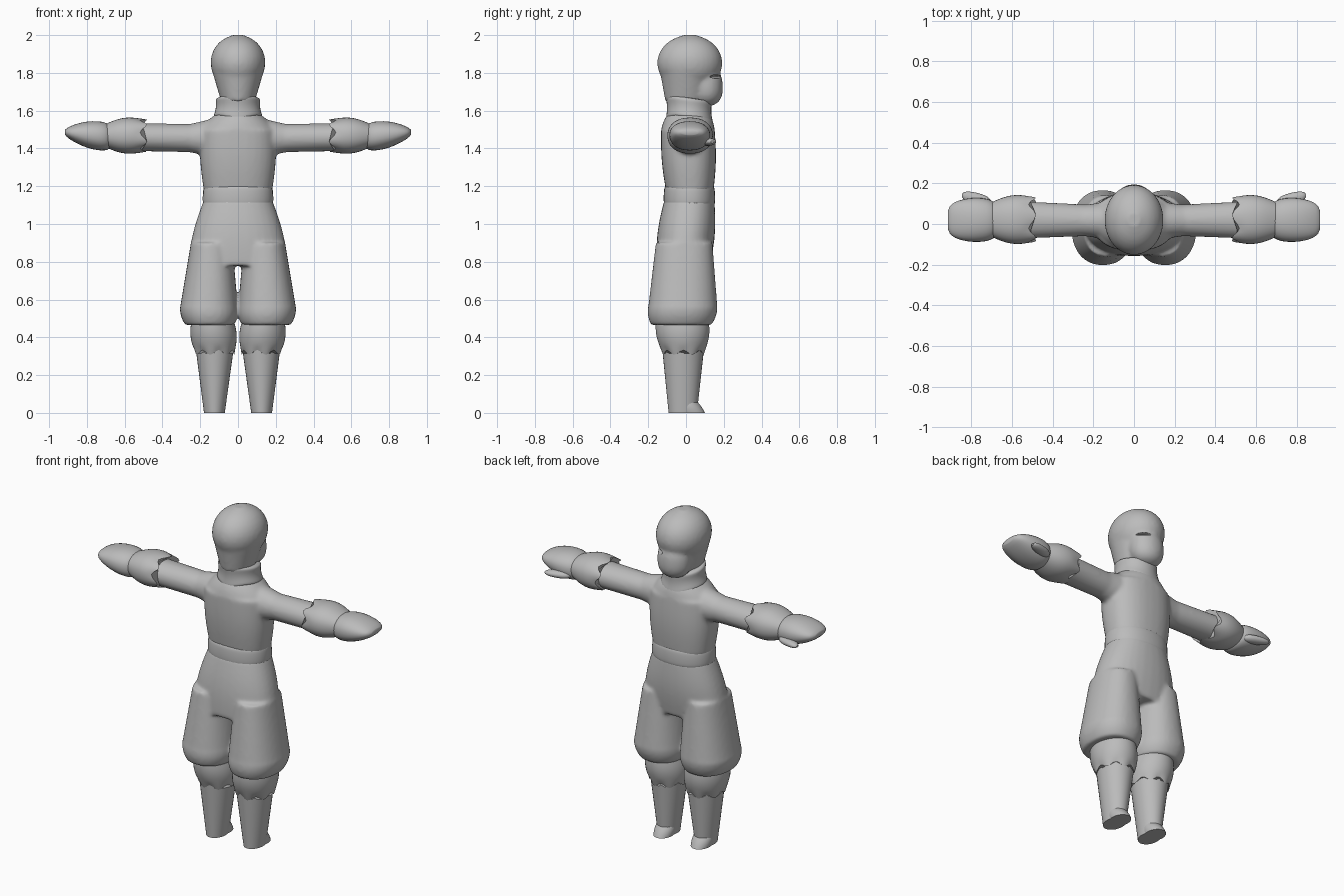
import bpy, bmesh, math
from mathutils import Vector

cube = bpy.data.objects.get("Cube")
if cube:
    bpy.data.objects.remove(cube)

grey = bpy.data.materials.new("plain grey")
grey.use_nodes = True
COLOUR = (.5, .5, .5, 1)
grey.diffuse_color = COLOUR
grey.node_tree.nodes["Principled BSDF"].inputs["Base Color"].default_value = COLOUR


def signed_power(value, exponent):
    return math.copysign(abs(value) ** exponent, value)


def tube(bm, start, end, first, last, bulge=0, cap=0, square=1, edge=None, sides=32, steps=16):
    """Tapering tube from start to end; bulge swells the middle, cap rounds the ends.
    It runs along x or z, whichever is longer; edge shifts points along that axis."""
    start, end, first, last = map(Vector, (start, end, first, last))
    along_x = abs(end.x - start.x) > abs(end.z - start.z)
    loops = []
    for step in range(steps + 1):
        t = (1 - math.cos(math.pi * step / steps)) / 2
        centre = start.lerp(end, t)
        swell = bulge * math.sin(math.pi * t)
        rounding = max(.05, 1 - abs(2 * t - 1) ** cap) ** (1 / cap) if cap else 1
        wide, deep = [(r + swell) * rounding for r in first.lerp(last, t)]
        loop = []
        for side in range(sides):
            angle = math.tau * side / sides
            u = wide * signed_power(math.cos(angle), square)
            v = deep * signed_power(math.sin(angle), square)
            shift = edge(t, angle) if edge else 0
            offset = Vector((shift, u, v)) if along_x else Vector((u, v, shift))
            loop.append(bm.verts.new(centre + offset))
        loops.append(loop)
    for lower, upper in zip(loops, loops[1:]):
        for i in range(sides):
            j = (i + 1) % sides
            bm.faces.new((lower[i], lower[j], upper[j], upper[i]))
    bm.faces.new(loops[0][::-1])
    bm.faces.new(loops[-1])


def add_mirror(bm):
    """Copy everything to the other side of the body."""
    copy = bmesh.ops.duplicate(bm, geom=bm.verts[:] + bm.edges[:] + bm.faces[:])["geom"]
    for item in copy:
        if isinstance(item, bmesh.types.BMVert):
            item.co.x = -item.co.x


def part(name, middle=(), sides=(), blend=False, sharp=50):
    """Join tubes into one object; those in sides are built on both sides."""
    bm = bmesh.new()
    for shape in sides:
        tube(bm, **shape)
    if sides:
        add_mirror(bm)
    for shape in middle:
        tube(bm, **shape)
    bmesh.ops.recalc_face_normals(bm, faces=bm.faces[:])
    mesh = bpy.data.meshes.new(name)
    bm.to_mesh(mesh)
    bm.free()
    mesh.materials.append(grey)
    obj = bpy.data.objects.new(name, mesh)
    bpy.context.collection.objects.link(obj)
    if blend:
        remesh = obj.modifiers.new("blend", "REMESH")
        remesh.mode = "VOXEL"
        remesh.voxel_size = .01
        remesh.use_smooth_shade = True
        soften = obj.modifiers.new("soften", "SMOOTH")
        soften.factor = .5
        soften.iterations = 9
    bpy.ops.object.select_all(action="DESELECT")
    obj.select_set(True)
    bpy.context.view_layer.objects.active = obj
    bpy.ops.object.shade_smooth_by_angle(angle=math.radians(sharp))
    return obj


# Head: round skull, jaw and nape blended, with the face towards +y
skull = dict(start=(0, .02, 1.7), end=(0, .02, 2), first=(.14, .17), last=(.15, .175), cap=2)
jaw = dict(start=(0, .11, 1.625), end=(0, .1, 1.84), first=(.1, .09), last=(.1, .09), cap=2.5)
nape = dict(start=(0, 0, 1.65), end=(0, .01, 1.82), first=(.09, .11), last=(.14, .15))
head = part("head", middle=[skull, jaw, nape], blend=True)

# Eye slits cut into the face
slit = dict(start=(.03, .17, 1.78), end=(.1, .16, 1.78), first=(.05, .01), last=(.05, .01), cap=2)
cutter = part("eye_cutter", sides=[slit])
cutter.hide_render = True
cutter.hide_viewport = True
cut = head.modifiers.new("eye slits", "BOOLEAN")
cut.operation = "DIFFERENCE"
cut.solver = "EXACT"
cut.object = cutter


# Collar, tilted forwards, its lower edge dipping to a point front and back
def collar_edge(t, angle):
    front = math.sin(angle)
    return -.015 * front - (1 - t) * .03 * front ** 6


part("collar", sharp=70, middle=[dict(
    start=(0, .02, 1.56), end=(0, .014, 1.67), first=(.135, .13), last=(.12, .125),
    bulge=-.01, cap=8, edge=collar_edge)])

# Shirt: torso, shoulders and sleeves blended
torso = dict(start=(0, .02, 1.17), end=(0, .01, 1.5), first=(.18, .125), last=(.2, .142),
             bulge=.01, square=.85)
shoulders = dict(start=(0, .01, 1.5), end=(0, .015, 1.61), first=(.2, .142), last=(.08, .09),
                 bulge=.01)
upper_sleeve = dict(start=(0, .015, 1.46), end=(.26, .018, 1.454), first=(.11, .13), last=(.075, .074))
sleeve = dict(start=(.2, .018, 1.454), end=(.55, .02, 1.46), first=(.076, .075), last=(.092, .074))
part("shirt", middle=[torso, shoulders], sides=[upper_sleeve, sleeve], blend=True)

# Waistband
part("waistband", sharp=70, middle=[dict(
    start=(0, .018, 1.09), end=(0, .018, 1.21), first=(.185, .134), last=(.18, .13),
    bulge=.004, cap=8, square=.9)])

# Baggy trousers: hips and two legs, gathered below the knee
hips = dict(start=(0, .018, 1.13), end=(0, -.015, .78), first=(.18, .132), last=(.265, .142),
            bulge=.015, square=.9)
thigh = dict(start=(.14, -.01, .9), end=(.154, -.017, .55), first=(.11, .15), last=(.154, .184), square=.9)
gather = dict(start=(.154, -.017, .56), end=(.15, -.025, .465), first=(.154, .184), last=(.13, .16),
              bulge=.008, square=.9)
part("trousers", middle=[hips], sides=[thigh, gather], blend=True)


# Boot tops with a scalloped lower edge
def boot_scallop(t, angle):
    return .012 * math.cos(7 * angle) * max(0, 1 - 4 * t)


part("boot_tops", sides=[dict(
    start=(.124, -.014, .32), end=(.134, -.02, .49), first=(.104, .11), last=(.112, .14),
    bulge=.014, edge=boot_scallop, sides=42)])

# Lower legs with short toes
shin = dict(start=(.125, -.017, 0), end=(.123, -.015, .38), first=(.055, .075), last=(.106, .115))
toe = dict(start=(.125, .03, 0), end=(.125, 0, .07), first=(.054, .07), last=(.05, .05), bulge=.005)
part("boots", sides=[shin, toe])


# Wrist cuffs with a ragged inner edge
def cuff_scallop(t, angle):
    return .018 * math.cos(6 * angle + 1) * max(0, 1 - 3 * t)


part("wrist_cuffs", sides=[dict(
    start=(.5, .022, 1.468), end=(.7, .022, 1.468), first=(.112, .086), last=(.085, .062),
    bulge=.02, square=.9, edge=cuff_scallop, sides=36)])

# Mittens and thumbs
part("mittens", sides=[dict(
    start=(.67, .02, 1.46), end=(.915, .02, 1.485), first=(.095, .075), last=(.08, .025),
    bulge=.02, cap=5, square=.9)])
part("thumbs", sides=[dict(
    start=(.7, .1, 1.435), end=(.845, .14, 1.435), first=(.036, .025), last=(.03, .018),
    cap=2.5, sides=16)])
